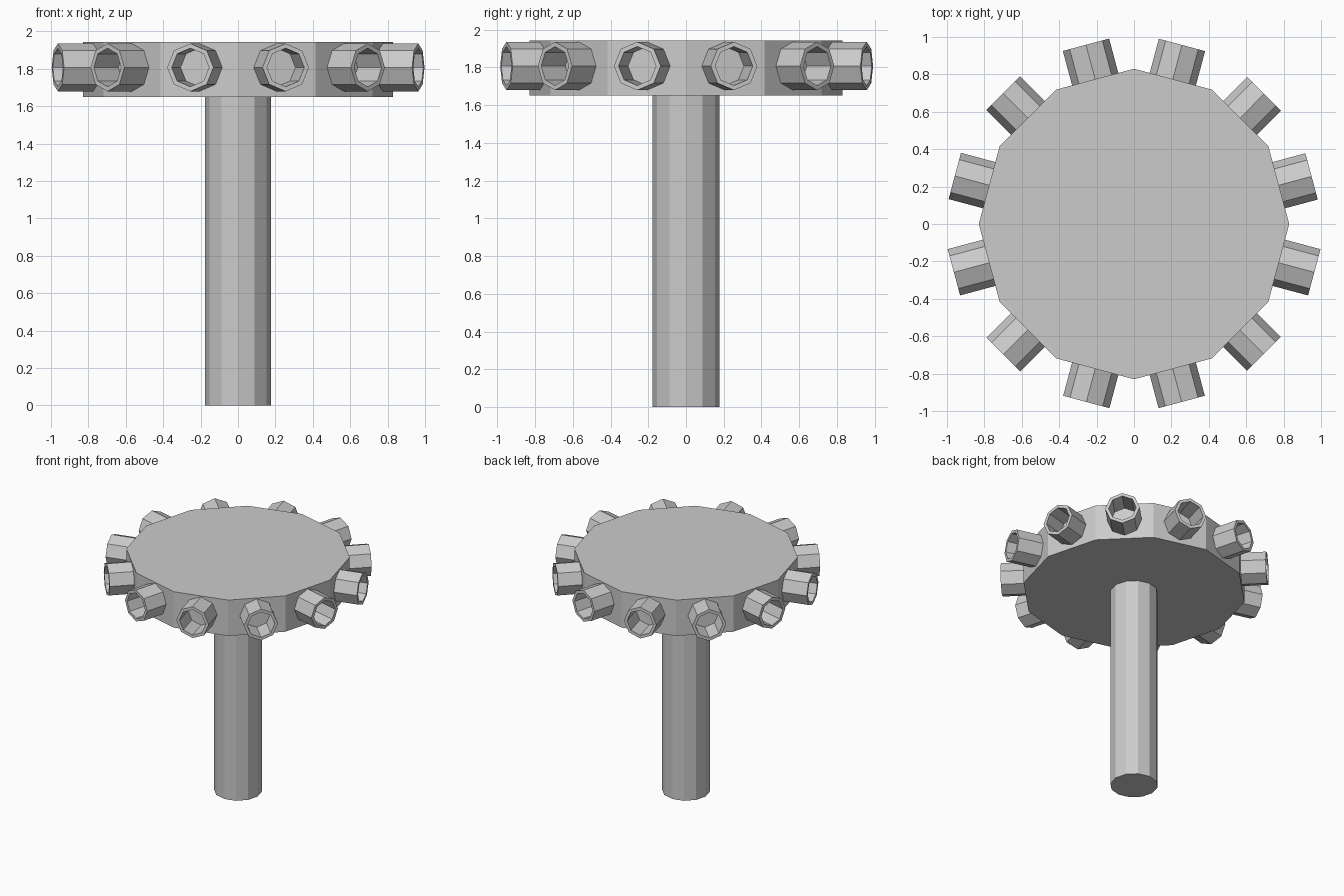
import bpy, bmesh
from math import cos, sin, pi, radians
from mathutils import Matrix

if "Cube" in bpy.data.objects:
    bpy.data.objects.remove(bpy.data.objects["Cube"])


def make_object(name, bm):
    bmesh.ops.recalc_face_normals(bm, faces=bm.faces)
    mesh = bpy.data.meshes.new(name)
    bm.to_mesh(mesh)
    bm.free()
    obj = bpy.data.objects.new(name, mesh)
    bpy.context.collection.objects.link(obj)
    return obj


def prism(name, radius, z0, z1, sides=12):
    # Upright closed prism with a corner on +x
    bm = bmesh.new()
    rings = [[bm.verts.new((radius * cos(2 * pi * i / sides),
                            radius * sin(2 * pi * i / sides), z))
              for i in range(sides)] for z in (z0, z1)]
    bm.faces.new(rings[0][::-1])
    bm.faces.new(rings[1])
    for i in range(sides):
        j = (i + 1) % sides
        bm.faces.new((rings[0][i], rings[0][j], rings[1][j], rings[1][i]))
    return make_object(name, bm)


def nozzle(name, angle, end, start=0.795, outer=0.128, inner=0.103, sides=8):
    # Open octagonal tube lying along x, then turned around the column
    bm = bmesh.new()
    profile = [(start, outer), (end, outer), (end, inner), (start, inner)]
    rings = [[bm.verts.new((x, r * cos(2 * pi * i / sides),
                            r * sin(2 * pi * i / sides)))
              for i in range(sides)] for x, r in profile]
    for k in range(4):
        a, b = rings[k], rings[(k + 1) % 4]
        for i in range(sides):
            j = (i + 1) % sides
            bm.faces.new((a[i], a[j], b[j], b[i]))
    obj = make_object(name, bm)
    obj.matrix_world = (Matrix.Translation((0, 0, 1.807))
                        @ Matrix.Rotation(angle, 4, 'Z'))
    return obj


# Column and head disc
prism("column", 0.177, 0.0, 1.66)
prism("head_disc", 0.83, 1.65, 1.943)

# Ring of nozzles, one centred on each flat of the disc
ends = [0.983, 0.983, 0.991, 0.992, 0.99, 0.992,
        0.997, 0.987, 0.985, 0.985, 0.982, 0.998]
for n, end in enumerate(ends):
    nozzle(f"nozzle_{n + 1}", radians(15 + 30 * n), end)
